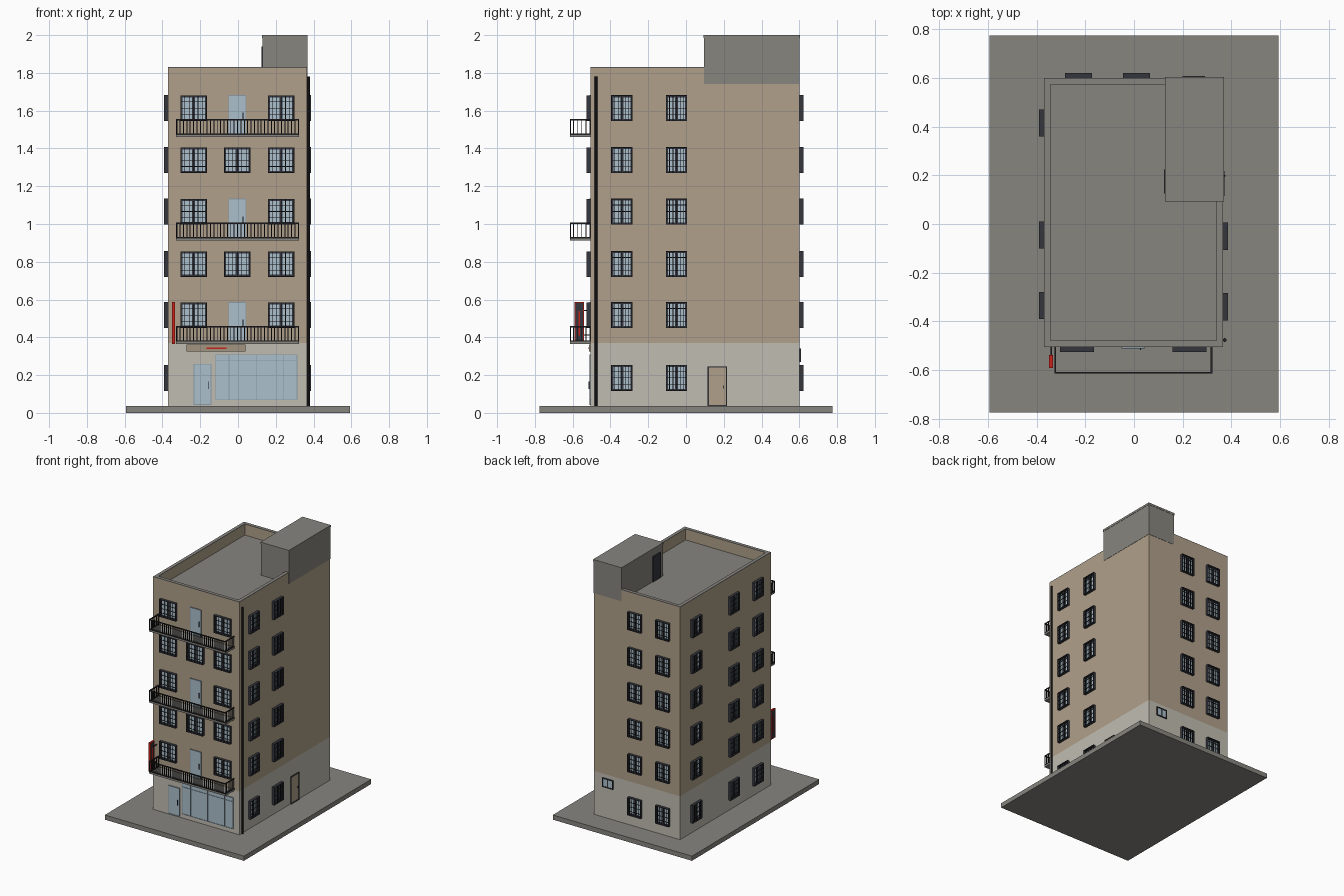
import bpy, bmesh, math
from mathutils import Matrix, Vector

if "Cube" in bpy.data.objects:
    bpy.data.objects.remove(bpy.data.objects["Cube"])


def material(name, r, g, b):
    m = bpy.data.materials.new(name)
    m.diffuse_color = (r, g, b, 1)
    m.use_nodes = True
    m.node_tree.nodes["Principled BSDF"].inputs["Base Color"].default_value = m.diffuse_color
    return m


TAN = material("tan wall", 0.434, 0.352, 0.254)
PALE = material("pale ground floor", 0.527, 0.509, 0.440)
GREY = material("grey concrete", 0.242, 0.235, 0.212)
GLASS = material("blue glass", 0.413, 0.527, 0.604)
FRAME = material("dark frame", 0.035, 0.037, 0.048)
IRON = material("black iron", 0.018, 0.018, 0.021)
STEEL = material("blue grey steel", 0.25, 0.33, 0.39)
RED = material("red sign", 0.6, 0.015, 0.01)
BOARD = material("sign board", 0.36, 0.30, 0.22)


def make_mesh(name, boxes):
    """boxes: list of (x0, x1, y0, y1, z0, z1, material)"""
    me = bpy.data.meshes.new(name)
    bm = bmesh.new()
    mats = []
    for x0, x1, y0, y1, z0, z1, mat in boxes:
        if mat not in mats:
            mats.append(mat)
            me.materials.append(mat)
        mtx = Matrix.Translation(((x0 + x1) / 2, (y0 + y1) / 2, (z0 + z1) / 2)) \
            @ Matrix.Diagonal((x1 - x0, y1 - y0, z1 - z0, 1))
        verts = bmesh.ops.create_cube(bm, size=1, matrix=mtx)["verts"]
        for f in {f for v in verts for f in v.link_faces}:
            f.material_index = mats.index(mat)
    bm.to_mesh(me)
    bm.free()
    return me


def place(name, mesh, loc=(0, 0, 0), turn=0):
    ob = bpy.data.objects.new(name, mesh)
    ob.location = loc
    ob.rotation_euler.z = math.radians(turn)
    bpy.context.collection.objects.link(ob)
    return ob


def build(name, *boxes):
    return place(name, make_mesh(name, boxes))


def border(w, z0, z1, y0, y1, t, mat):
    """Rectangular ring centred on x = 0, facing -y."""
    h = w / 2
    return [(-h, -h + t, y0, y1, z0, z1, mat), (h - t, h, y0, y1, z0, z1, mat),
            (-h + t, h - t, y0, y1, z0, z0 + t, mat), (-h + t, h - t, y0, y1, z1 - t, z1, mat)]


X0, X1, Y0, Y1 = -0.37, 0.365, -0.505, 0.60
ROOF, TOP = 1.74, 1.83

# Base, walls and roof
build("base_slab", (-0.593, 0.593, -0.775, 0.775, 0, 0.036, GREY))
build("ground_floor", (X0, X1, Y0, Y1, 0.036, 0.37, PALE))
build("upper_floors", (X0, X1, Y0, Y1, 0.37, ROOF, TAN))
T = 0.026
build("roof_deck", (X0 + T, X1 - T, Y0 + T, Y1 - T, ROOF, ROOF + 0.004, GREY))
for nm, z0, z1, mat in (("parapet", ROOF, TOP - 0.005, TAN), ("coping", TOP - 0.005, TOP, GREY)):
    build(nm, (X0, X0 + T, Y0, Y1, z0, z1, mat), (X1 - T, X1, Y0, Y1, z0, z1, mat),
          (X0 + T, X1 - T, Y0, Y0 + T, z0, z1, mat), (X0 + T, X1 - T, Y1 - T, Y1, z0, z1, mat))

# Stair head on the roof with its door
build("stair_head", (0.13, X1 + 0.002, 0.095, Y1 + 0.002, ROOF, 1.984, GREY),
      (0.127, X1 + 0.004, 0.092, Y1 + 0.004, 1.984, 2.0, GREY))
build("stair_head_door", (0.124, 0.13, 0.125, 0.225, ROOF, 1.94, FRAME))


# Window with a projecting grille; origin on the wall plane, faces -y
def window_mesh(name, w, h):
    z = h / 2
    parts = [(-w / 2 + 0.004, w / 2 - 0.004, -0.004, 0.002, -z + 0.004, z - 0.004, GLASS)]
    parts += border(w - 0.004, -z + 0.002, z - 0.002, -0.009, 0, 0.009, FRAME)
    parts.append((-0.008, 0.008, -0.009, 0, -z + 0.008, z - 0.008, FRAME))
    parts += border(w, -z, z, -0.021, 0, 0.004, FRAME)
    for i in range(1, 6):
        x = -w / 2 + w * i / 6
        parts.append((x - 0.0015, x + 0.0015, -0.021, -0.018, -z, z, IRON))
    for f in (-0.25, 0, 0.25):
        parts.append((-w / 2, w / 2, -0.021, -0.018, f * h - 0.0015, f * h + 0.0015, IRON))
    return make_mesh(name, parts)


front_win = window_mesh("front_window", 0.14, 0.135)
side_win = window_mesh("side_window", 0.112, 0.138)
ROWS = (0.518, 0.788, 1.066, 1.338, 1.613)
for i, z in enumerate(ROWS):
    for x in ((-0.235, 0.228) if i % 2 == 0 else (-0.235, -0.004, 0.228)):
        place("front_window", front_win, (x, Y0, z))
for z in (0.185,) + ROWS:
    for y in (-0.34, -0.05):
        place("right_window", side_win, (X1, y, z), 90)
    for y in (0.415, -0.045, -0.335):
        place("left_window", side_win, (X0, y, z), -90)
    for x in (-0.228, 0.01):
        place("back_window", side_win, (x, Y1, z), 180)

# Small window at the back of the ground floor
small = [(-0.045, 0.045, -0.004, 0, -0.033, 0.033, GLASS), (-0.004, 0.004, -0.007, 0, -0.033, 0.033, FRAME)]
small += border(0.092, -0.035, 0.035, -0.008, 0, 0.007, FRAME)
place("small_back_window", make_mesh("small_back_window", small), (0.245, Y1, 0.305), 180)

# Balconies with railings, and the glass doors behind them
BX0, BX1, BY = -0.327, 0.322, -0.615
R = 0.0025
balcony = [(BX0, BX1, BY, Y0, 0, 0.012, GREY)]
for z0, z1 in ((0.012, 0.019), (0.088, 0.095)):
    balcony += [(BX0, BX1, BY, BY + 0.007, z0, z1, IRON),
                (BX0, BX0 + 0.007, BY, Y0, z0, z1, IRON), (BX1 - 0.007, BX1, BY, Y0, z0, z1, IRON)]
N = 36
for i in range(N + 1):
    x = BX0 + R + (BX1 - BX0 - 2 * R) * i / N
    balcony.append((x - R, x + R, BY + 0.001, BY + 0.006, 0.012, 0.09, IRON))
for i in range(1, 6):
    y = BY + (Y0 - BY) * i / 5 - R
    for x in (BX0 + 0.0035, BX1 - 0.0035):
        balcony.append((x - 0.002, x + 0.002, y - 0.002, y + 0.002, 0.012, 0.09, IRON))
balcony_mesh = make_mesh("balcony", balcony)

door = [(-0.046, 0.046, -0.004, 0, 0, 0.216, GLASS), (0.028, 0.033, -0.012, 0, 0.085, 0.125, FRAME)]
door += border(0.094, 0, 0.218, -0.007, 0, 0.004, STEEL)
door_mesh = make_mesh("glass_door", door)
for z in (0.365, 0.912, 1.46):
    place("balcony", balcony_mesh, (0, 0, z))
    place("balcony_door", door_mesh, (-0.004, Y0, z + 0.004))

# Shop front: entrance door, display glazing and sign board
place("shop_door", door_mesh, (-0.188, Y0, 0.042))
shop = [(-0.217, 0.217, -0.004, 0, -0.12, 0.12, GLASS), (-0.217, 0.217, -0.007, 0, 0.088, 0.091, STEEL)]
shop += border(0.434, -0.121, 0.121, -0.007, 0, 0.004, STEEL)
for x in (-0.145, 0.0, 0.072 + 0.073):
    shop.append((x - 0.002, x + 0.002, -0.007, 0, -0.12, 0.12, STEEL))
place("shop_glazing", make_mesh("shop_glazing", shop), (0.097, Y0, 0.189))
build("shop_sign_board", (-0.272, 0.04, Y0 - 0.008, Y0, 0.325, 0.362, BOARD),
      (-0.168, -0.062, Y0 - 0.010, Y0 - 0.008, 0.338, 0.346, RED))

# Projecting blade sign
sign = border(0.052, 0.365, 0.588, -0.008, 0.008, 0.005, RED)
sign += [(-0.021, 0.021, -0.006, 0.006, 0.37, 0.583, FRAME), (-0.005, 0.005, -0.007, 0.007, 0.41, 0.54, RED)]
place("blade_sign", make_mesh("blade_sign", sign), (-0.341, -0.565, 0), 90)
build("blade_sign_bracket", (-0.344, -0.338, -0.54, Y0, 0.41, 0.416, IRON),
      (-0.344, -0.338, -0.54, Y0, 0.54, 0.546, IRON))

# Side door and drain pipe
side_door = [(-0.048, 0.048, -0.005, 0, 0.036, 0.242, TAN), (0.03, 0.036, -0.012, 0, 0.13, 0.145, FRAME)]
side_door += border(0.102, 0.036, 0.246, -0.008, 0, 0.006, FRAME)
place("side_door", make_mesh("side_door", side_door), (X1, 0.166, 0), 90)

bm = bmesh.new()
bmesh.ops.create_cone(bm, cap_ends=True, segments=10, radius1=0.008, radius2=0.008, depth=1.745,
                      matrix=Matrix.Translation((X1 + 0.008, -0.477, 0.036 + 1.745 / 2)))
pipe = bpy.data.meshes.new("drain_pipe")
bm.to_mesh(pipe)
bm.free()
pipe.materials.append(IRON)
place("drain_pipe", pipe)
